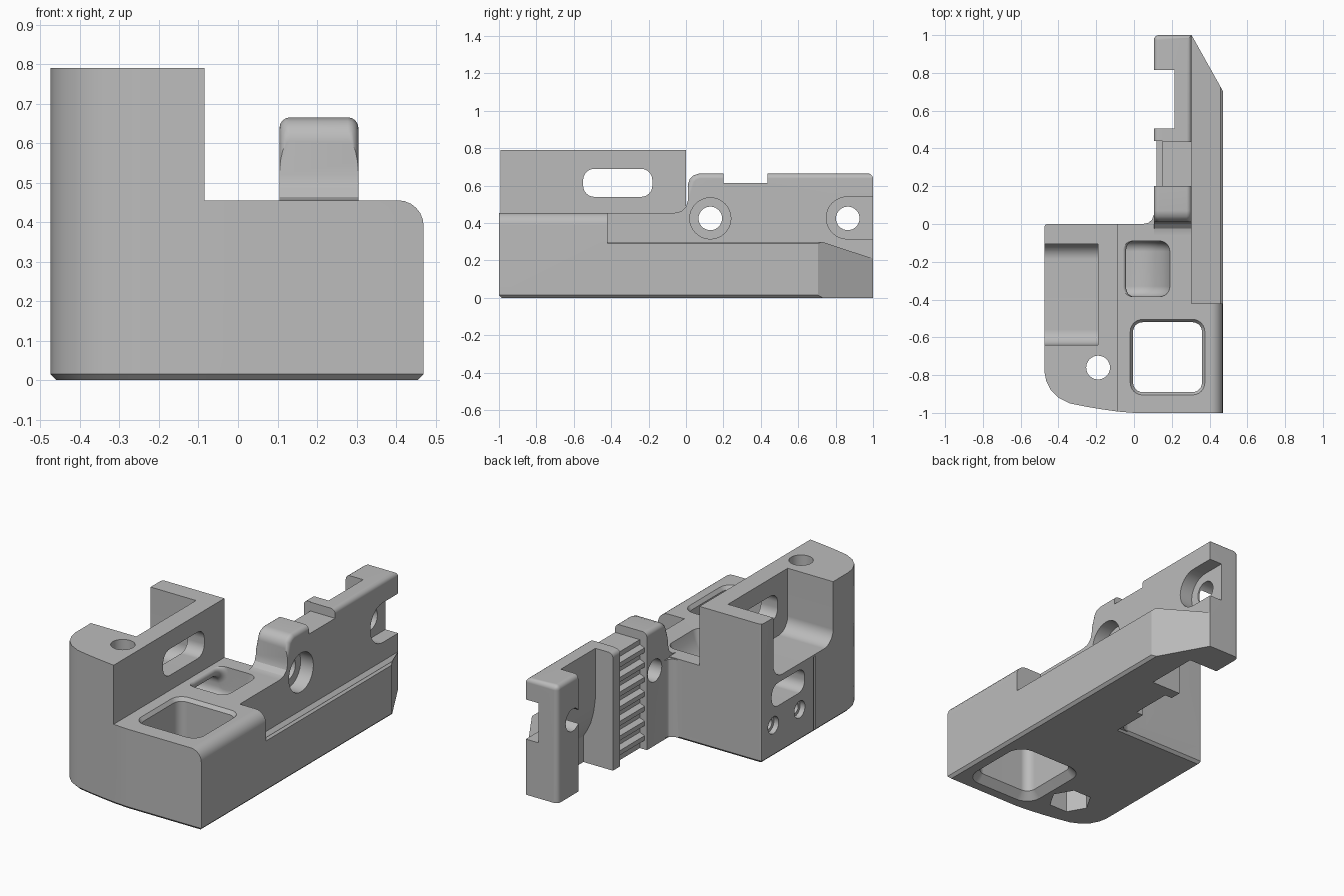
import bpy, bmesh, math

if "Cube" in bpy.data.objects:
    bpy.data.objects.remove(bpy.data.objects["Cube"], do_unlink=True)

grey = bpy.data.materials.new("light_grey")
grey.use_nodes = True
colour = (0.5, 0.5, 0.5, 1)
grey.diffuse_color = colour
grey.node_tree.nodes["Principled BSDF"].inputs["Base Color"].default_value = colour


def place(p, axis, t):
    a, b = p
    return {"x": (t, a, b), "y": (a, t, b), "z": (a, b, t)}[axis]


def loft(name, rings, bevels=()):
    """Closed solid through rings; bevels are (edge rule, width, segments)."""
    bm = bmesh.new()
    loops = [[bm.verts.new(p) for p in ring] for ring in rings]
    bm.faces.new(loops[0])
    bm.faces.new(loops[-1])
    for low, high in zip(loops, loops[1:]):
        for i in range(len(low)):
            j = (i + 1) % len(low)
            bm.faces.new((low[i], low[j], high[j], high[i]))
    bmesh.ops.recalc_face_normals(bm, faces=bm.faces)
    for rule, width, segments in bevels:
        edges = [e for e in bm.edges if rule(e.verts[0].co, e.verts[1].co)]
        bmesh.ops.bevel(bm, geom=edges, offset=width, segments=segments,
                        profile=0.5, affect="EDGES", clamp_overlap=True)
    mesh = bpy.data.meshes.new(name)
    bm.to_mesh(mesh)
    bm.free()
    mesh.materials.append(grey)
    ob = bpy.data.objects.new(name, mesh)
    bpy.context.collection.objects.link(ob)
    return ob


def prism(name, pts, axis, lo, hi, bevels=()):
    return loft(name, [[place(p, axis, t) for p in pts] for t in (lo, hi)], bevels)


def rounded(a0, a1, b0, b1, r, n=6):
    pts = []
    corners = ((a1 - r, b1 - r), (a0 + r, b1 - r), (a0 + r, b0 + r), (a1 - r, b0 + r))
    for k, (a, b) in enumerate(corners):
        for i in range(n + 1):
            t = (k + i / n) * math.pi / 2
            pts.append((a + r * math.cos(t), b + r * math.sin(t)))
    return pts


def rect(a0, a1, b0, b1):
    return [(a0, b0), (a1, b0), (a1, b1), (a0, b1)]


def circle(a, b, r, n=32):
    return [(a + r * math.cos(math.tau * i / n), b + r * math.sin(math.tau * i / n))
            for i in range(n)]


def combine(target, tool, operation):
    mod = target.modifiers.new(tool.name, "BOOLEAN")
    mod.operation, mod.solver, mod.object = operation, "EXACT", tool
    bpy.context.view_layer.objects.active = target
    bpy.ops.object.modifier_apply(modifier=mod.name)
    bpy.data.objects.remove(tool, do_unlink=True)


# Base block with a curved front corner
curve = [(-0.475, -0.78), (-0.465, -0.83), (-0.44, -0.88), (-0.4, -0.92), (-0.34, -0.95),
         (-0.25, -0.968), (-0.17, -0.981), (-0.085, -0.993)]
back = [(-0.46, 0), (-0.471, -0.005), (-0.475, -0.02)]
at_bottom = lambda p, q: max(p.z, q.z) < 0.001
side_top = lambda p, q: min(p.x, q.x) > 0.46 and min(p.z, q.z) > 0.45
bracket = prism("mounting_bracket", back + curve + [(0, -1), (0.47, -1), (0.47, 0)], "z", 0, 0.455,
                [(side_top, 0.065, 6), (at_bottom, 0.015, 1)])
combine(bracket, prism("side_step", rect(0.305, 0.6, -0.42, 0.2), "z", -0.1, 0.6), "DIFFERENCE")

# Tall corner column
combine(bracket, prism("column", back + curve + [(-0.085, 0)], "z", 0.1, 0.79), "UNION")

# Long rail with rounded top
profile = [(-0.06, 0), (1, 0), (1, 0.665), (0.07, 0.665), (0.04, 0.655), (0.02, 0.635),
           (0.01, 0.605), (0.01, 0.52), (0, 0.487), (-0.025, 0.463), (-0.06, 0.455), (-0.06, 0.3)]
top_edge = lambda p, q: min(p.z, q.z) > 0.6 and abs(p.x - q.x) < 0.001
end_edge = lambda p, q: min(p.y, q.y, p.z + 0.4, q.z + 0.4) > 0.99
end_side = lambda p, q: min(p.y, q.y) > 0.99 and max(p.x, q.x) < 0.2
rail = prism("rail", profile, "x", 0.105, 0.305,
             [(lambda p, q: top_edge(p, q) or end_edge(p, q) or end_side(p, q), 0.03, 4)])
combine(rail, prism("top_notch", rect(0.2, 0.435, 0.615, 0.8), "x", 0, 0.5), "DIFFERENCE")
combine(rail, prism("clamp_recess", rect(0, 0.15, 0.2, 0.44), "z", -0.1, 0.8), "DIFFERENCE")

# Belt opening with a curved inner wall
opening = [(0, -0.1), (0.295, -0.1), (0.295, 0.14), (0.27, 0.18), (0.245, 0.23),
           (0.226, 0.3), (0.215, 0.38), (0.215, 0.8), (0, 0.8)]
combine(rail, prism("belt_opening", opening, "y", 0.505, 0.815), "DIFFERENCE")

# Clamp teeth
for i in range(7):
    z = 0.04 + i * 0.083
    tooth = [(0.17, z), (0.15, z), (0.12, z + 0.012), (0.12, z + 0.038), (0.15, z + 0.05), (0.17, z + 0.05)]
    combine(rail, prism("tooth", tooth, "y", 0.19, 0.45), "UNION")
combine(bracket, rail, "UNION")

# Side flange, sloping inward and tapered at the back
flange = prism("flange", [(0.29, 0), (0.455, 0), (0.47, 0.015), (0.47, 0.29), (0.458, 0.3),
                          (0.305, 0.21), (0.29, 0.21)], "y", -0.45, 1)
combine(flange, prism("taper", [(0.47, 0.705), (0.305, 1), (0.3, 1.1), (0.6, 1.1), (0.6, 0.705)],
                      "z", -0.1, 0.6), "DIFFERENCE")
combine(bracket, flange, "UNION")

# Fillet between the block and the rail
combine(bracket, prism("corner_fillet", [(0.045, -0.03), (0.045, 0), (0.075, 0.006), (0.095, 0.022),
                       (0.105, 0.05), (0.13, 0.05), (0.13, -0.03)], "z", 0.01, 0.45), "UNION")


# Square through hole, flared at both ends
def flared(level, grow):
    return [(a, b, level) for a, b in
            rounded(-0.005 - grow, 0.36 + grow, -0.89 - grow, -0.52 + grow, 0.05 + grow)]


cutters = [loft("square_hole", [flared(-0.02, 0.06), flared(0.04, 0), flared(0.435, 0), flared(0.475, 0.03)])]


# Curved channel from the side slot up to the top scoop
def channel_ring(inner, outer, angle):
    s, c = math.sin(angle), math.cos(angle)
    return [(-0.06 + r * s, y, 0.455 - r * c)
            for y, r in rounded(-0.385, -0.09, inner, outer, 0.055)]


turn = [channel_ring(0.05 * (1 - k / 8), 0.18 + 0.07 * k / 8, k / 8 * math.pi / 2) for k in range(9)]
cutters.append(loft("channel", [[(-0.6, y, z) for x, y, z in turn[0]]] + turn
                    + [[(x, y, 0.55) for x, y, z in turn[-1]]]))

# Open pocket and slot in the column
cutters += [
    prism("pocket", rounded(-0.64, -0.105, 0.44, 0.95, 0.08), "x", -0.6, -0.19),
    prism("wall_slot", rounded(-0.55, -0.18, 0.54, 0.69, 0.06), "x", -0.3, 0),
    prism("side_groove", rect(-0.482, -0.465, -0.1, 0.43), "x", -0.6, -0.465),
    # Vertical screw hole with a hexagonal nut seat
    prism("screw_hole", circle(-0.19, -0.76, 0.063), "z", -0.1, 0.9),
    prism("nut_seat", circle(-0.19, -0.76, 0.115, 6), "z", -0.1, 0.13),
    # Rail bolt seats
    prism("front_seat", circle(0.13, 0.425, 0.11), "x", 0.225, 0.4),
    prism("back_seat", rounded(0.75, 1.2, 0.315, 0.54, 0.112, 8), "x", 0.225, 0.4),
]
for y in (0.13, 0.865):
    cutters.append(prism("bolt_hole", circle(y, 0.425, 0.063), "x", 0, 0.4))
for y in (-0.105, -0.34):
    cutters.append(prism("small_seat", circle(y, 0.18, 0.048, 24), "x", -0.6, -0.445))
    cutters.append(prism("small_hole", circle(y, 0.18, 0.03, 24), "x", -0.6, -0.3))
for cutter in cutters:
    combine(bracket, cutter, "DIFFERENCE")

# Smooth fillets, crisp edges
bpy.ops.object.select_all(action="DESELECT")
bracket.select_set(True)
bpy.context.view_layer.objects.active = bracket
bpy.ops.object.shade_smooth_by_angle(angle=math.radians(28))
bracket.modifiers.new("flat_normals", "WEIGHTED_NORMAL").keep_sharp = True
